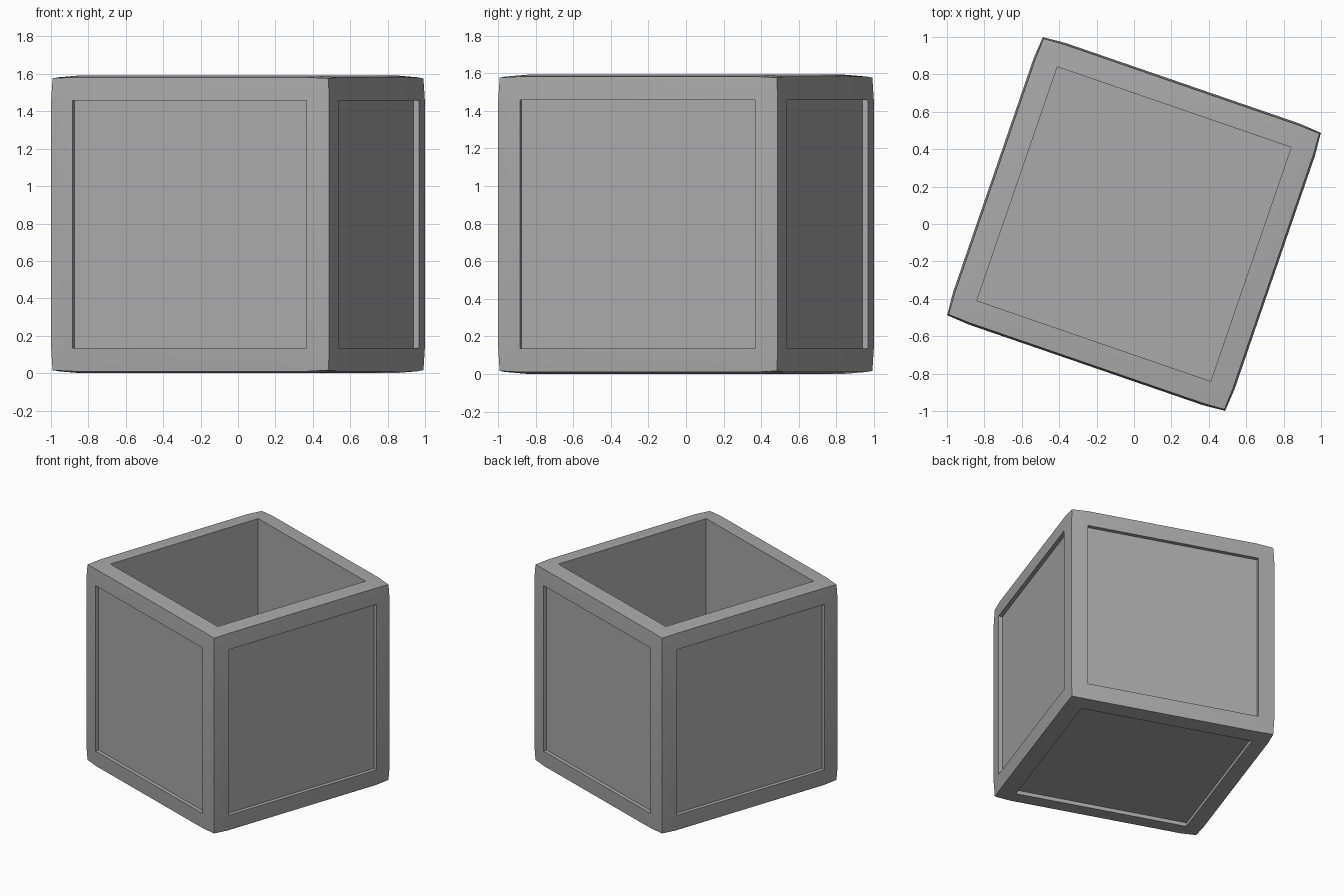
import bpy
import bmesh
from math import radians
from mathutils import Matrix, Vector

INNER = 0.661      # half width of the panels and the opening
# Half width at the face frames, along the edges and at the corners
OUTER = {1: 0.796, 2: 0.786, 3: 0.780}
RECESS = 0.03      # depth of the sunken panels
CAVITY = 1.46      # depth of the open top
TURN = radians(-19)

if "Cube" in bpy.data.objects:
    bpy.data.objects.remove(bpy.data.objects["Cube"], do_unlink=True)

# Single grey material
grey = bpy.data.materials.new("plain_grey")
grey.use_nodes = True
colour = (0.4, 0.4, 0.4, 1)
grey.diffuse_color = colour
grey.node_tree.nodes["Principled BSDF"].inputs["Base Color"].default_value = colour

# Cube cut into a central panel and a frame on every side
bm = bmesh.new()
bmesh.ops.create_cube(bm, size=2)
for axis in range(3):
    for side in (-1, 1):
        normal = Vector((0, 0, 0))
        normal[axis] = side
        bmesh.ops.bisect_plane(bm, geom=bm.verts[:] + bm.edges[:] + bm.faces[:],
                               plane_co=normal * INNER, plane_no=normal)

# Round the frame off slightly towards its edges and corners
for vert in bm.verts:
    outer_axes = [i for i in range(3) if abs(vert.co[i]) > 0.9]
    for i in outer_axes:
        vert.co[i] *= OUTER[len(outer_axes)]
bm.normal_update()

# Sink the panels; the top one drops to become the inner floor
panels = [f for f in bm.faces if f.calc_center_median().length < OUTER[1] + 0.01]
for panel in panels:
    normal = panel.normal.copy()
    depth = CAVITY if normal.z > 0.9 else RECESS
    sunk = bmesh.ops.extrude_discrete_faces(bm, faces=[panel])["faces"][0]
    bmesh.ops.translate(bm, verts=sunk.verts, vec=-normal * depth)

# Turn the box and stand it on the ground
placement = Matrix.Translation((0, 0, OUTER[1])) @ Matrix.Rotation(TURN, 4, "Z")
bmesh.ops.transform(bm, matrix=placement, verts=bm.verts)
bmesh.ops.recalc_face_normals(bm, faces=bm.faces)

mesh = bpy.data.meshes.new("open_box")
bm.to_mesh(mesh)
bm.free()
mesh.materials.append(grey)
box = bpy.data.objects.new("open_box", mesh)
bpy.context.collection.objects.link(box)

# Smooth the rounded frames, keep the corners crisp
bpy.ops.object.select_all(action="DESELECT")
box.select_set(True)
bpy.context.view_layer.objects.active = box
bpy.ops.object.shade_smooth_by_angle(angle=radians(30))
